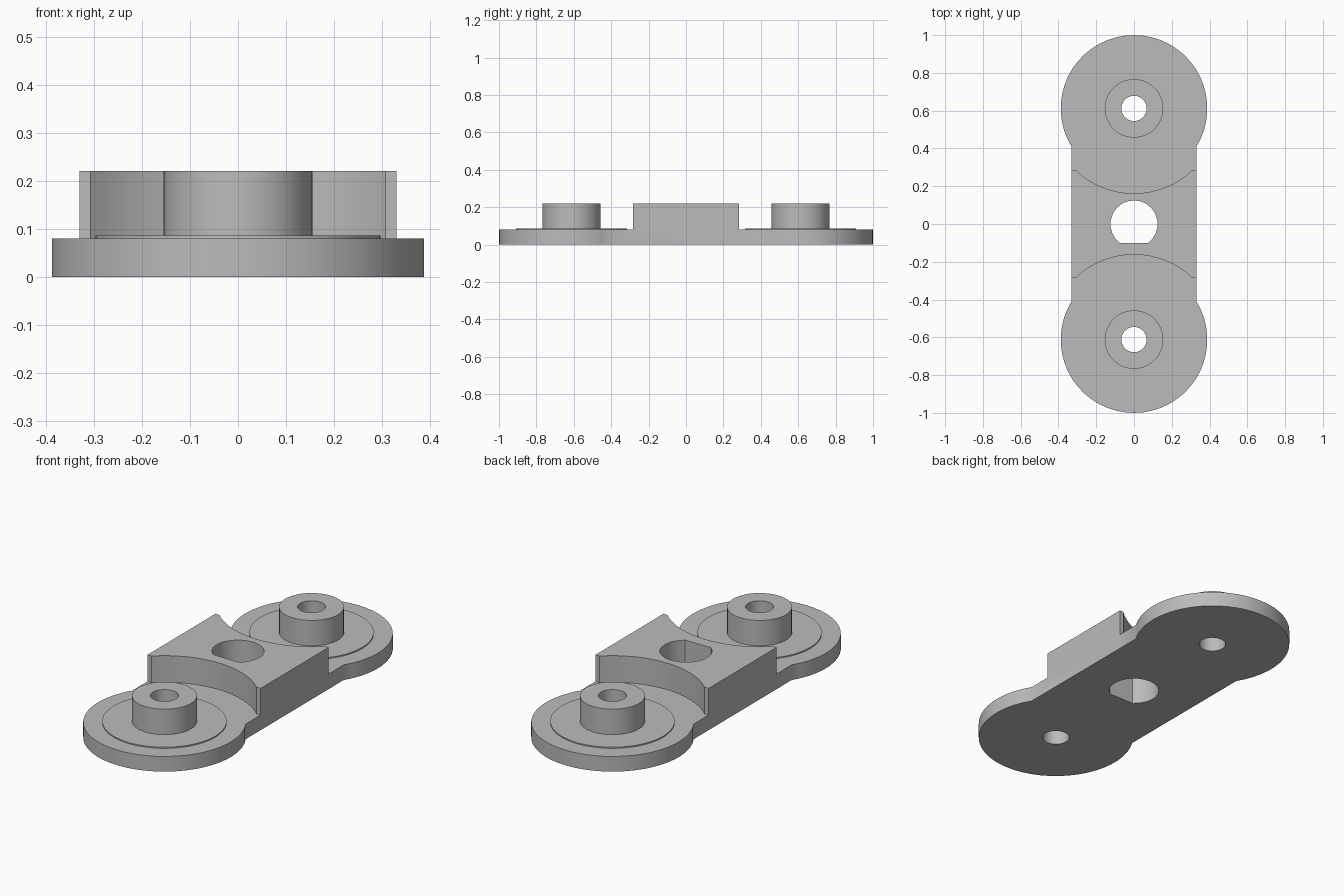
import bpy, bmesh
from math import radians, degrees, asin, acos, cos, sin

if "Cube" in bpy.data.objects:
    bpy.data.objects.remove(bpy.data.objects["Cube"], do_unlink=True)

# Main dimensions
END_Y, END_R, HALF_W = 0.612, 0.388, 0.33
BASE_H, TOP_H, RING_H = 0.08, 0.22, 0.086
BOSS_R, BORE_R, RING_R = 0.155, 0.067, 0.297
BLOCK_Y, RELIEF_R = 0.283, 0.45
KEY_R, KEY_FLAT = 0.125, -0.10

grey = bpy.data.materials.new("plain_grey")
grey.use_nodes = True
colour = (0.5, 0.5, 0.5, 1)
grey.diffuse_color = colour
grey.node_tree.nodes["Principled BSDF"].inputs["Base Color"].default_value = colour


def arc(cy, r, start, end, steps):
    angles = [radians(start + (end - start) * i / steps) for i in range(steps + 1)]
    return [(r * cos(a), cy + r * sin(a)) for a in angles]


def circle(cy, r, steps=48):
    return arc(cy, r, 0, 360, steps)[:-1]


def prism(name, loops, z0, z1):
    """Extrude an outline, with optional holes, from z0 to z1."""
    bm = bmesh.new()
    edges = []
    for loop in loops:
        verts = [bm.verts.new((x, y, z0)) for x, y in loop]
        edges += [bm.edges.new((v, verts[i - 1])) for i, v in enumerate(verts)]
    bmesh.ops.triangle_fill(bm, edges=edges, use_beauty=True)
    grown = bmesh.ops.extrude_face_region(bm, geom=bm.faces[:], use_keep_orig=True)
    top = [g for g in grown["geom"] if isinstance(g, bmesh.types.BMVert)]
    bmesh.ops.translate(bm, verts=top, vec=(0, 0, z1 - z0))
    bmesh.ops.recalc_face_normals(bm, faces=bm.faces[:])
    mesh = bpy.data.meshes.new(name)
    bm.to_mesh(mesh)
    bm.free()
    mesh.materials.append(grey)
    ob = bpy.data.objects.new(name, mesh)
    bpy.context.collection.objects.link(ob)
    return ob


def select(ob):
    bpy.ops.object.select_all(action='DESELECT')
    ob.select_set(True)
    bpy.context.view_layer.objects.active = ob


def combine(ob, tool, operation):
    select(ob)
    mod = ob.modifiers.new(operation.lower(), 'BOOLEAN')
    mod.operation, mod.solver, mod.object = operation, 'EXACT', tool
    bpy.ops.object.modifier_apply(modifier=mod.name)
    bpy.data.objects.remove(tool, do_unlink=True)


def smooth(ob):
    select(ob)
    bpy.ops.object.shade_smooth_by_angle(angle=radians(30))


# Link plate: two round ends joined by a straight waist, with pin bores
neck = degrees(acos(HALF_W / END_R))
outline = (arc(END_Y, END_R, -neck, 180 + neck, 34)
           + arc(-END_Y, END_R, 180 - neck, 360 + neck, 34))
body = prism("link_body", [outline, circle(END_Y, BORE_R, 24),
                           circle(-END_Y, BORE_R, 24)], 0, BASE_H)

# Centre block with concave reliefs around both bosses
a = degrees(asin((END_Y - BLOCK_Y) / RELIEF_R))
block = prism("centre_block", [
    [(HALF_W, -BLOCK_Y), (HALF_W, BLOCK_Y)]
    + arc(END_Y, RELIEF_R, -a, a - 180, 16)
    + [(-HALF_W, BLOCK_Y), (-HALF_W, -BLOCK_Y)]
    + arc(-END_Y, RELIEF_R, 180 - a, a, 16)], 0, TOP_H)
combine(body, block, 'UNION')

# D-shaped hole through the centre
f = degrees(asin(KEY_FLAT / KEY_R))
cutter = prism("key_cutter", [arc(0, KEY_R, f, 180 - f, 18)], -0.1, TOP_H + 0.1)
cutter.hide_render = True
combine(body, cutter, 'DIFFERENCE')

# Merge flush faces
bm = bmesh.new()
bm.from_mesh(body.data)
bmesh.ops.remove_doubles(bm, verts=bm.verts[:], dist=0.0001)
bmesh.ops.dissolve_limit(bm, angle_limit=radians(0.5), verts=bm.verts[:], edges=bm.edges[:])
bm.to_mesh(body.data)
bm.free()
smooth(body)

# Raised washer face and hollow boss on each end
for side, y in (("front", -END_Y), ("back", END_Y)):
    smooth(prism(side + "_washer_face", [circle(y, RING_R), circle(y, BOSS_R)],
                 BASE_H, RING_H))
    smooth(prism(side + "_boss", [circle(y, BOSS_R), circle(y, BORE_R, 24)],
                 BASE_H, TOP_H))
